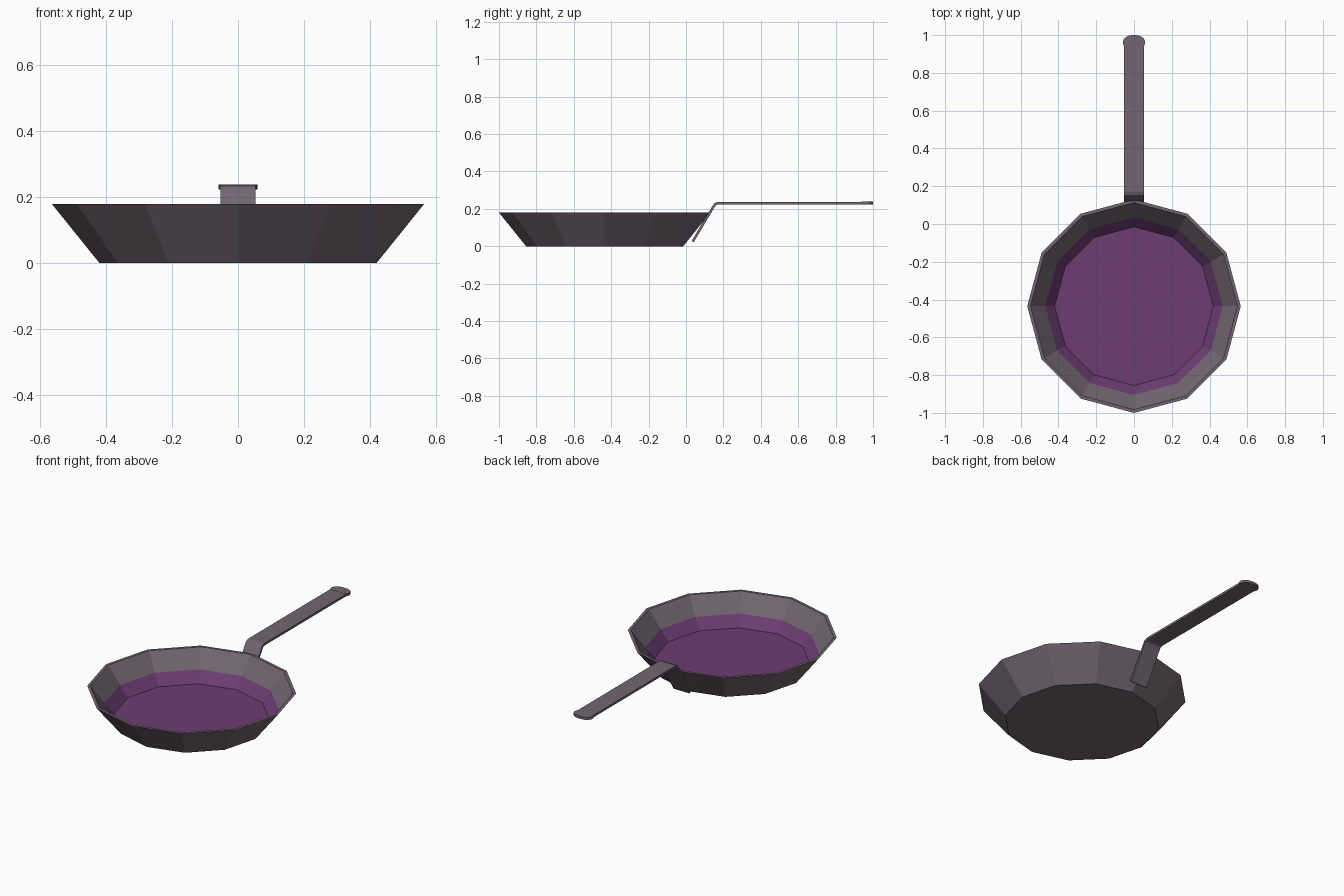
import bpy, bmesh, math
from mathutils import Vector

if "Cube" in bpy.data.objects:
    bpy.data.objects.remove(bpy.data.objects["Cube"])


def material(name, rgb):
    m = bpy.data.materials.new(name)
    m.diffuse_color = (*rgb, 1)
    m.use_nodes = True
    m.node_tree.nodes["Principled BSDF"].inputs["Base Color"].default_value = m.diffuse_color
    return m


METAL = material("grey metal", (0.171, 0.133, 0.165))
COATING = material("purple coating", (0.150, 0.047, 0.168))


def finish(name, bm, mats):
    bmesh.ops.recalc_face_normals(bm, faces=bm.faces)
    me = bpy.data.meshes.new(name)
    bm.to_mesh(me)
    bm.free()
    for m in mats:
        me.materials.append(m)
    ob = bpy.data.objects.new(name, me)
    bpy.context.collection.objects.link(ob)
    return ob


def prism(name, outline, offset):
    """Solid made by pushing a flat outline along an offset."""
    bm = bmesh.new()
    face = bm.faces.new([bm.verts.new(p) for p in outline])
    new = bmesh.ops.extrude_face_region(bm, geom=[face], use_keep_orig=True)["geom"]
    bmesh.ops.translate(bm, vec=offset, verts=[g for g in new if isinstance(g, bmesh.types.BMVert)])
    return finish(name, bm, [METAL])


# Pan: twelve-sided dish, profile (radius, z) from outer base over rim to floor
SIDES, CENTRE_Y = 12, -0.435
profile = [(0.42, 0), (0.565, 0.18), (0.548, 0.18), (0.47, 0.082), (0.42, 0.02)]
bm = bmesh.new()
rings = []
for r, z in profile:
    rings.append([bm.verts.new((r * math.sin(a), CENTRE_Y + r * math.cos(a), z))
                  for a in (2 * math.pi * i / SIDES for i in range(SIDES))])
for k, (lo, hi) in enumerate(zip(rings, rings[1:])):
    for i in range(SIDES):
        j = (i + 1) % SIDES
        f = bm.faces.new((lo[i], lo[j], hi[j], hi[i]))
        f.material_index = 1 if k == 3 else 0   # coated lower wall
bm.faces.new(rings[0])
bm.faces.new(rings[-1]).material_index = 1      # coated floor
finish("pan", bm, [METAL, COATING])

# Handle: bent flat strip, centre line in y, z thickened to both sides
HALF_W, THICK = 0.053, 0.013
path = [Vector(p) for p in [(0.036, 0.025), (0.147, 0.212), (0.157, 0.225),
                            (0.173, 0.231), (0.945, 0.231)]]
upper, lower = [], []
for i, p in enumerate(path):
    a = (p - path[i - 1]).normalized() if i else None
    b = (path[i + 1] - p).normalized() if i < len(path) - 1 else None
    a, b = a or b, b or a
    d = (a + b).normalized()
    n = Vector((-d.y, d.x)) * (THICK / 2 / d.dot(a))
    upper.append(p + n)
    lower.append(p - n)
prism("handle", [(-HALF_W, p.x, p.y) for p in upper + lower[::-1]], (2 * HALF_W, 0, 0))

# Handle tip: slightly wider rounded end
half = [(0.050, 0.938), (0.058, 0.952), (0.059, 0.968), (0.050, 0.985), (0.030, 0.996), (0.010, 1.0)]
outline = half + [(-x, y) for x, y in half[::-1]]
prism("handle_tip", [(x, y, 0.2235) for x, y in outline], (0, 0, 0.015))
